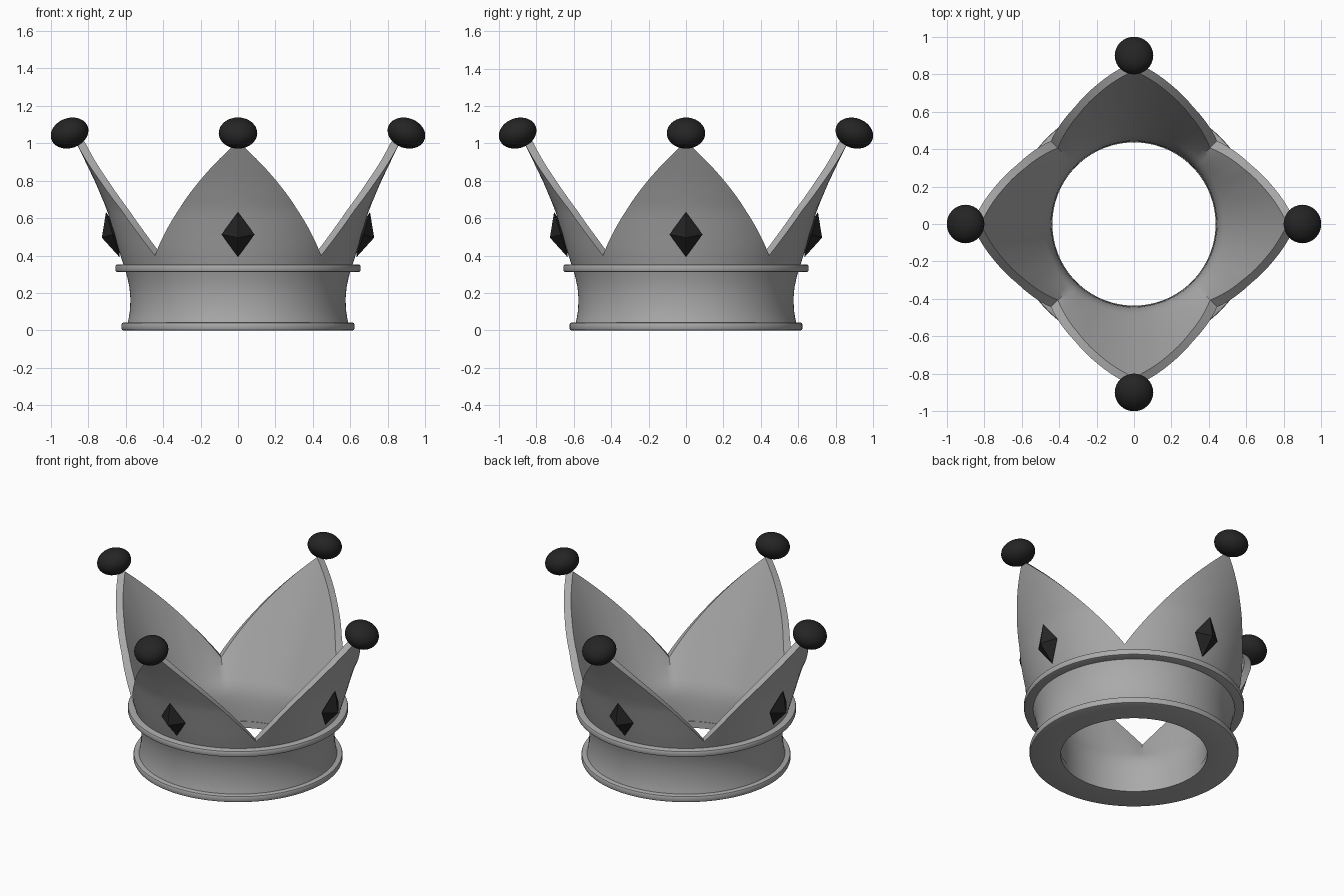
import bpy, bmesh, math
from mathutils import Matrix

if "Cube" in bpy.data.objects:
    bpy.data.objects.remove(bpy.data.objects["Cube"])

N = 160  # columns around the crown

# (z, radius) curves of the outer wall and of the inner edge of the rim
OUTER = [(0.02, .595), (.06, .585), (.11, .577), (.17, .575), (.23, .58), (.29, .593), (.36, .615), (.43, .637),
         (.51, .66), (.645, .70), (.8, .766), (.97, .848), (1.05, .888)]
RIM_IN = [(.4, .575), (.5, .607), (.645, .655), (.8, .72), (.97, .80), (1.05, .84)]


def material(name, v):
    mat = bpy.data.materials.new(name)
    mat.diffuse_color = (v, v, v, 1)
    mat.use_nodes = True
    mat.node_tree.nodes["Principled BSDF"].inputs["Base Color"].default_value = mat.diffuse_color
    return mat


grey = material("grey", .4)
dark = material("dark", .018)


def interp(table, x):
    for (x0, y0), (x1, y1) in zip(table, table[1:]):
        if x <= x1:
            return y0 + (y1 - y0) * (x - x0) / (x1 - x0)
    return table[-1][1]


def finish(bm, name, mat, angle=35):
    bmesh.ops.recalc_face_normals(bm, faces=bm.faces)
    mesh = bpy.data.meshes.new(name)
    bm.to_mesh(mesh)
    bm.free()
    mesh.materials.append(mat)
    ob = bpy.data.objects.new(name, mesh)
    bpy.context.collection.objects.link(ob)
    if angle:
        bpy.ops.object.select_all(action='DESELECT')
        ob.select_set(True)
        bpy.context.view_layer.objects.active = ob
        bpy.ops.object.shade_smooth_by_angle(angle=math.radians(angle))
    return ob


def revolve(name, section):
    """Sweep a closed section, given per angle as (r, z) points, round the z axis."""
    bm = bmesh.new()
    cols = []
    for i in range(N):
        a = 2 * math.pi * i / N
        cols.append([bm.verts.new((r * math.cos(a), r * math.sin(a), z))
                     for r, z in section(360 * i / N)])
    n = len(cols[0])
    for i in range(N):
        p, q = cols[i], cols[(i + 1) % N]
        for j in range(n):
            k = (j + 1) % n
            bm.faces.new((p[j], q[j], q[k], p[k]))
    return finish(bm, name, grey)


# Crown wall: concave band flaring into four points
def wall_section(deg):
    d = min(deg % 90, 90 - deg % 90)
    top = .4 + .61 * (1 - d / 45)
    zs = [.02, .06, .11, .14, .17, .2, .23, .26, .29, .32, .36]
    zs += [.36 + (top - .36) * k / 12 for k in range(1, 13)]
    # inside: near-upright collar, then a straight flare up to the rim
    inner = [(.02, .44), (.12, .441), (.19, .447), (.25, .462), (top, interp(RIM_IN, top))]
    return ([(interp(OUTER, z), z) for z in zs] +
            [(interp(inner, z), z) for z in reversed(zs)])


revolve("crown_wall", wall_section)


# Raised trim rings with softened outer corners
def ring(name, r0, r1, z0, z1, b=.01):
    pts = [(r0, z0), (r1 - b, z0), (r1 - b * .3, z0 + b * .3), (r1, z0 + b),
           (r1, z1 - b), (r1 - b * .3, z1 - b * .3), (r1 - b, z1), (r0 + .001, z1)]
    revolve(name, lambda deg: pts)


ring("base_ring", .436, .622, 0, .042)
ring("upper_ring", .575, .655, .312, .353)

# Dark balls and gems on each point
for i, side in enumerate(("right", "back", "left", "front")):
    turn = Matrix.Rotation(i * math.pi / 2, 4, 'Z')

    # Ball, flattened along the lean of the point
    bm = bmesh.new()
    bmesh.ops.create_uvsphere(bm, u_segments=32, v_segments=20, radius=1)
    bm.transform(turn @ Matrix.Translation((.9, 0, 1.055)) @ Matrix.Rotation(math.radians(20), 4, 'Y')
                 @ Matrix.Diagonal((.103, .103, .08, 1)))
    finish(bm, side + "_ball", dark, 60)

    # Four-sided gem lying on the wall
    bm = bmesh.new()
    belt = [bm.verts.new(c) for c in ((0, .088, 0), (0, 0, .125), (0, -.088, 0), (0, 0, -.125))]
    for x in (.06, -.04):
        tip = bm.verts.new((x, 0, 0))
        for k in range(4):
            bm.faces.new((tip, belt[k], belt[(k + 1) % 4]))
    bm.transform(turn @ Matrix.Translation((.67, 0, .513)) @ Matrix.Rotation(math.radians(16.5), 4, 'Y'))
    finish(bm, side + "_gem", dark, 0)
